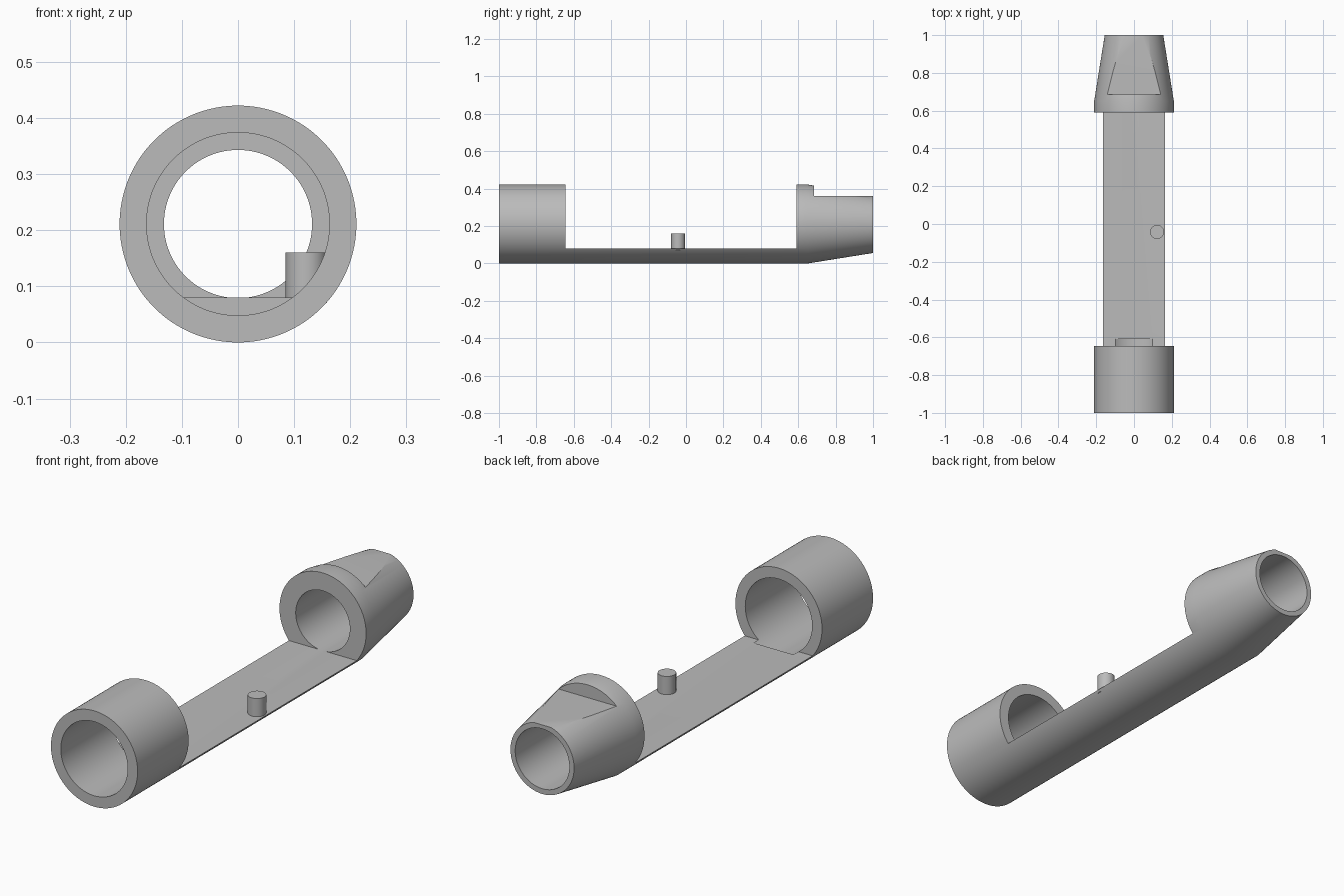
import bpy
import bmesh
from math import cos, sin, tau, radians
from mathutils import Matrix, Vector

cube = bpy.data.objects.get("Cube")
if cube:
    bpy.data.objects.remove(cube, do_unlink=True)

R = 0.211            # outer radius, also the height of the tube axis
PLATE_TOP = 0.08
SEGMENTS = 128

grey = bpy.data.materials.new("plain grey")
grey.use_nodes = True
grey.diffuse_color = (0.5, 0.5, 0.5, 1)
grey.node_tree.nodes["Principled BSDF"].inputs["Base Color"].default_value = grey.diffuse_color


def make_object(name, bm):
    bmesh.ops.recalc_face_normals(bm, faces=bm.faces)
    mesh = bpy.data.meshes.new(name)
    bm.to_mesh(mesh)
    bm.free()
    mesh.materials.append(grey)
    obj = bpy.data.objects.new(name, mesh)
    bpy.context.collection.objects.link(obj)
    return obj


def lathe(name, profile):
    """Capped solid of revolution about the tube axis; profile is (y, radius)."""
    bm = bmesh.new()
    rings = [[bm.verts.new((r * cos(tau * i / SEGMENTS), y, R + r * sin(tau * i / SEGMENTS)))
              for i in range(SEGMENTS)] for y, r in profile]
    for a, b in zip(rings, rings[1:]):
        for i in range(SEGMENTS):
            j = (i + 1) % SEGMENTS
            bm.faces.new((a[i], a[j], b[j], b[i]))
    bm.faces.new(rings[0])
    bm.faces.new(rings[-1])
    return make_object(name, bm)


def box(name, y0, y1, z0, z1):
    bm = bmesh.new()
    place = Matrix.Translation(Vector((0, (y0 + y1) / 2, (z0 + z1) / 2)))
    bmesh.ops.create_cube(bm, size=1, matrix=place @ Matrix.Diagonal((1, y1 - y0, z1 - z0, 1)))
    return make_object(name, bm)


def smooth(obj):
    bpy.ops.object.select_all(action='DESELECT')
    obj.select_set(True)
    bpy.context.view_layer.objects.active = obj
    bpy.ops.object.shade_smooth_by_angle(angle=radians(30))


# Body: round bar that tapers to a nozzle at the back
body = lathe("tube_body", [(-1, R), (0.65, R), (1, 0.155)])

# Cutters: open middle, wide front bore, narrow rear bore, flat on the nozzle
cutters = [
    box("middle_cutter", -0.645, 0.59, PLATE_TOP, 0.6),
    lathe("front_bore_cutter", [(-1.1, 0.163), (-0.61, 0.163)]),
    lathe("rear_bore_cutter", [(0.58, 0.132), (1.1, 0.132)]),
    box("nozzle_flat_cutter", 0.685, 1.1, 0.36, 0.6),
]
for cutter in cutters:
    cutter.hide_render = True
    mod = body.modifiers.new(cutter.name, 'BOOLEAN')
    mod.operation = 'DIFFERENCE'
    mod.solver = 'EXACT'
    mod.object = cutter

# Apply the cuts, then drop the cutters
bpy.context.view_layer.objects.active = body
for cutter in cutters:
    bpy.ops.object.modifier_apply(modifier=cutter.name)
    bpy.data.objects.remove(cutter, do_unlink=True)
smooth(body)

# Peg standing on the plate
bm = bmesh.new()
bmesh.ops.create_cone(bm, cap_ends=True, segments=48, radius1=0.037, radius2=0.037, depth=0.09,
                      matrix=Matrix.Translation((0.122, -0.042, 0.115)))
peg = make_object("locating_peg", bm)
smooth(peg)
